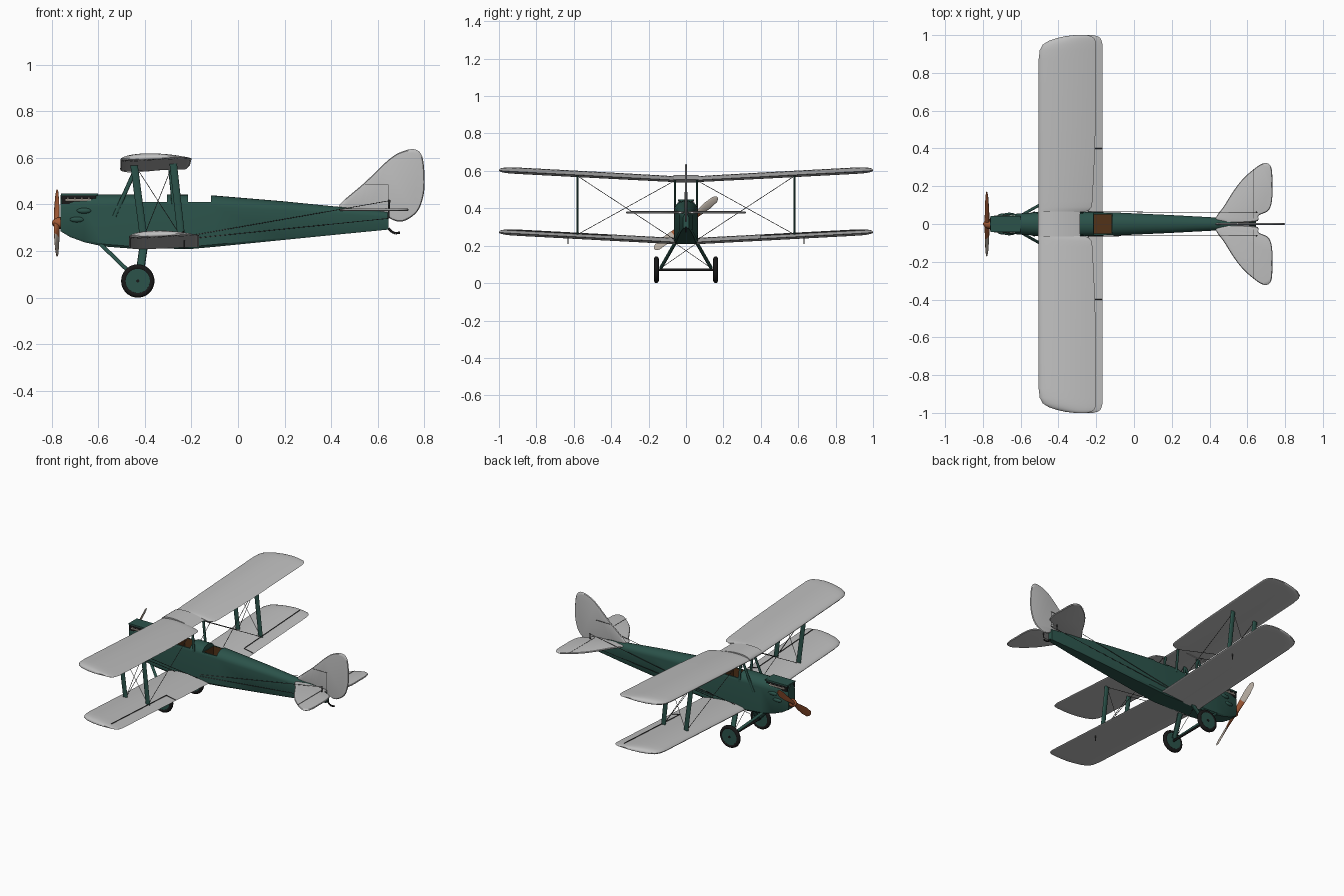
import bpy, bmesh, math
from mathutils import Vector as V, Matrix

if "Cube" in bpy.data.objects:
    bpy.data.objects.remove(bpy.data.objects["Cube"])


def material(name, rgb):
    m = bpy.data.materials.new(name)
    m.diffuse_color = (*rgb, 1)
    m.use_nodes = True
    m.node_tree.nodes["Principled BSDF"].inputs["Base Color"].default_value = m.diffuse_color
    return m


GREEN = material("dark green", (0.024, 0.085, 0.068))
SILVER = material("silver grey", (0.52, 0.52, 0.52))
BLACK = material("black", (0.009, 0.009, 0.009))
BROWN = material("leather brown", (0.085, 0.032, 0.009))
WOOD = material("orange wood", (0.36, 0.10, 0.035))
PALE = material("pale wood", (0.5, 0.44, 0.38))
WIRE = material("wire grey", (0.06, 0.06, 0.06))


def loft(bm, rings):
    rows = [[bm.verts.new(p) for p in r] for r in rings]
    n = len(rows[0])
    for a, b in zip(rows, rows[1:]):
        for i in range(n):
            bm.faces.new((a[i], a[(i + 1) % n], b[(i + 1) % n], b[i]))
    bm.faces.new(rows[0])
    bm.faces.new(rows[-1][::-1])


def rod(bm, p, q, ra, rb=None, n=12):
    # ra is the radius along x, rb the radius across
    p, q = V(p), V(q)
    d = (q - p).normalized()
    ref = V((1, 0, 0)) if abs(d.x) < 0.9 else V((0, 1, 0))
    u = (ref - d * ref.dot(d)).normalized()
    w = d.cross(u)
    rb = rb or ra
    ring = [u * ra * math.cos(2 * math.pi * i / n) + w * rb * math.sin(2 * math.pi * i / n) for i in range(n)]
    loft(bm, [[p + v for v in ring], [q + v for v in ring]])


def box(bm, lo, hi):
    lo, hi = V(lo), V(hi)
    m = Matrix.Translation((lo + hi) / 2) @ Matrix.Diagonal((*(hi - lo), 1))
    bmesh.ops.create_cube(bm, size=1, matrix=m)


def smooth(ob, angle=35):
    bpy.ops.object.select_all(action='DESELECT')
    bpy.context.view_layer.objects.active = ob
    ob.select_set(True)
    bpy.ops.object.shade_smooth_by_angle(angle=math.radians(angle))


def finish(bm, name, *mats):
    bmesh.ops.recalc_face_normals(bm, faces=bm.faces[:])
    me = bpy.data.meshes.new(name)
    bm.to_mesh(me)
    bm.free()
    for m in mats:
        me.materials.append(m)
    ob = bpy.data.objects.new(name, me)
    bpy.context.collection.objects.link(ob)
    smooth(ob)
    return ob


def closed_curve(pts, sub=5):
    out, n = [], len(pts)
    for i in range(n):
        a, b, c, d = (V(pts[(i + k) % n]) for k in (-1, 0, 1, 2))
        for j in range(sub):
            t = j / sub
            out.append(0.5 * (2 * b + (c - a) * t + (2 * a - 5 * b + 4 * c - d) * t * t
                              + (3 * b - a - 3 * c + d) * t ** 3))
    return out


def plate(bm, pts, thick, place):
    # thin surface with a softened rim
    c = sum(pts, V((0, 0))) / len(pts)
    loft(bm, [[place(c + (p - c) * k, h * thick / 2) for p in pts]
              for k, h in ((0.9, -1), (0.97, -0.75), (1, 0), (0.97, 0.75), (0.9, 1))])


# Fuselage: x, bottom, shoulder, top, half width
stations = [(-0.762, 0.285, 0.385, 0.44, 0.034), (-0.72, 0.26, 0.39, 0.442, 0.043),
            (-0.66, 0.238, 0.39, 0.443, 0.051), (-0.58, 0.22, 0.39, 0.443, 0.058),
            (-0.48, 0.212, 0.395, 0.443, 0.063), (-0.2, 0.209, 0.395, 0.442, 0.063),
            (-0.1, 0.218, 0.39, 0.438, 0.061), (0.2, 0.248, 0.375, 0.413, 0.047),
            (0.44, 0.272, 0.36, 0.389, 0.034), (0.645, 0.292, 0.345, 0.368, 0.016)]
bm = bmesh.new()
rings = []
for x, zb, zs, zt, h in stations:
    ring = [(x, -h, zb + 0.01), (x, -h * 0.86, zb), (x, h * 0.86, zb), (x, h, zb + 0.01)]
    ring += [(x, h * math.cos(a), zs + (zt - zs) * math.sin(a)) for a in [math.pi * i / 12 for i in range(13)]]
    rings.append(ring)
loft(bm, rings)
body = finish(bm, "fuselage", GREEN, BROWN)

# Two open cockpits cut out of the top deck
pits = [(-0.42, -0.305), (-0.215, -0.115)]
for x0, x1 in pits:
    for lo, hi in (((x0, -0.2, 0.41), (x1, 0.2, 0.6)), ((x0 + 0.004, -0.05, 0.3), (x1 - 0.004, 0.05, 0.5))):
        cb = bmesh.new()
        box(cb, lo, hi)
        cutter = finish(cb, "cockpit_cutter")
        cutter.hide_render = True
        mod = body.modifiers.new("cockpit", 'BOOLEAN')
        mod.operation, mod.solver, mod.object = 'DIFFERENCE', 'EXACT', cutter
        bpy.context.view_layer.objects.active = body
        bpy.ops.object.modifier_apply(modifier=mod.name)
        bpy.data.objects.remove(cutter)
for f in body.data.polygons:
    c = f.center
    f.material_index = int(abs(c.y) < 0.0505 and 0.29 < c.z < 0.408 and any(a < c.x < b for a, b in pits))
smooth(body)

# Engine cowl openings, manifold and side blisters
bm = bmesh.new()
box(bm, (-0.757, -0.041, 0.402), (-0.61, 0.041, 0.438))
finish(bm, "cowl_opening", BLACK)
bm = bmesh.new()
box(bm, (-0.76, -0.042, 0.438), (-0.6, 0.042, 0.446))
finish(bm, "cowl_lid", GREEN)
bm = bmesh.new()
for s in (1, -1):
    rod(bm, (-0.74, s * 0.041, 0.418), (-0.63, s * 0.041, 0.418), 0.005)
    for i in range(4):
        rod(bm, (-0.73 + i * 0.03, s * 0.041, 0.418), (-0.73 + i * 0.03, s * 0.041, 0.43), 0.004)
finish(bm, "exhaust_manifold", PALE)
bm = bmesh.new()
for x, y, z in ((-0.66, 0.05, 0.373), (-0.69, 0.046, 0.335)):
    for s in (1, -1):
        bmesh.ops.create_uvsphere(bm, u_segments=16, v_segments=8, radius=1,
                                  matrix=Matrix.Translation((x, s * y, z)) @ Matrix.Diagonal((0.032, 0.01, 0.012, 1)))
finish(bm, "cowl_blisters", GREEN)


# Wings
def section(y, le, te, z, thick=0.1):
    c, n, pts = te - le, 12, []
    ts = [(1 - math.cos(math.pi * i / n)) / 2 for i in range(n + 1)]
    for sgn, seq in ((1, ts), (-1, ts[-2:0:-1])):
        for t in seq:
            half = 5 * thick * (0.2969 * t ** 0.5 - 0.126 * t - 0.3516 * t * t + 0.2843 * t ** 3 - 0.1015 * t ** 4)
            pts.append((le + c * t, y, z + c * (0.11 * t * (1 - t) - 0.012 + sgn * (half + 0.004))))
    return pts


def wing_z(y, base):
    return base + 0.05 * (abs(y) - 0.06) / 0.94


UP, LOW = 0.553, 0.222
tip = [(0.87, 0, 0), (0.92, 0.006, 0), (0.95, 0.022, 0), (0.97, 0.055, 0.005), (0.985, 0.1, 0.012),
       (0.994, 0.14, 0.025), (1.0, 0.19, 0.05)]
for name, base, le, te, root in (
        ("upper_wing", UP, -0.505, -0.2, [(0.064, 0, 0.06), (0.075, 0, 0.036), (0.09, 0, 0.025), (0.12, 0, 0.02), (0.4, 0, 0.006)]),
        ("lower_wing", LOW, -0.467, -0.167, [(0.05, 0, 0), (0.4, 0, 0)])):
    for s, side in ((1, "right"), (-1, "left")):
        bm = bmesh.new()
        loft(bm, [section(s * y, le + a, te - b, wing_z(y, base)) for y, a, b in root + tip])
        finish(bm, f"{name}_{side}", SILVER)
bm = bmesh.new()
loft(bm, [section(y, -0.507, -0.285, 0.555, 0.17) for y in (-0.066, 0.066)])
finish(bm, "upper_wing_centre", SILVER)

# Tailplane and rudder
bm = bmesh.new()
half = [(0.44, 0.015), (0.48, 0.1), (0.56, 0.22), (0.64, 0.295), (0.695, 0.323), (0.728, 0.295), (0.732, 0.2),
        (0.73, 0.12), (0.71, 0.07), (0.66, 0.045), (0.64, 0.012)]
for s in (1, -1):
    plate(bm, closed_curve(half), 0.012, lambda p, h, s=s: (p.x, s * p.y, 0.377 + h))
finish(bm, "tailplane", SILVER)
bm = bmesh.new()
fin = [(0.43, 0.388), (0.545, 0.495), (0.65, 0.595), (0.71, 0.629), (0.76, 0.636), (0.79, 0.607), (0.8, 0.53),
       (0.797, 0.445), (0.77, 0.37), (0.71, 0.328), (0.66, 0.335), (0.62, 0.365), (0.53, 0.38)]
plate(bm, closed_curve(fin), 0.012, lambda p, h: (p.x, h, p.y))
finish(bm, "fin_and_rudder", SILVER)

# Struts between the wings and up to the centre section
bm = bmesh.new()
for s in (1, -1):
    for xt, xb in ((-0.447, -0.405), (-0.278, -0.243)):
        rod(bm, (xt, s * 0.58, wing_z(0.58, UP) - 0.004), (xb, s * 0.58, wing_z(0.58, LOW) + 0.008), 0.016, 0.006)
    for xt, xb, zb in ((-0.44, -0.53, 0.35), (-0.44, -0.425, 0.39), (-0.29, -0.275, 0.39)):
        rod(bm, (xt, s * 0.058, 0.55), (xb, s * 0.06, zb), 0.009, 0.005)
finish(bm, "wing_struts", GREEN)

# Undercarriage
bm = bmesh.new()
for s in (1, -1):
    rod(bm, (-0.405, s * 0.055, 0.22), (-0.425, s * 0.135, 0.08), 0.018, 0.009)
    rod(bm, (-0.59, s * 0.05, 0.23), (-0.44, s * 0.135, 0.085), 0.009, 0.006)
    rod(bm, (-0.43, s * 0.148, 0.072), (-0.43, s * 0.168, 0.072), 0.052, n=32)
finish(bm, "undercarriage_legs_and_hubs", GREEN)
for s, side in ((1, "right"), (-1, "left")):
    bpy.ops.mesh.primitive_torus_add(major_radius=0.059, minor_radius=0.0125, major_segments=40, minor_segments=12,
                                     location=(-0.43, s * 0.158, 0.0715), rotation=(math.pi / 2, 0, 0))
    tyre = bpy.context.object
    tyre.name = f"tyre_{side}"
    tyre.data.materials.append(BLACK)
    smooth(tyre, 60)
bm = bmesh.new()
rod(bm, (-0.43, -0.172, 0.0715), (-0.43, 0.172, 0.0715), 0.007)
skid = [(0.62, 0.3), (0.645, 0.298), (0.66, 0.282), (0.675, 0.276), (0.695, 0.279)]
for (xa, za), (xb, zb) in zip(skid, skid[1:]):
    rod(bm, (xa, 0, za), (xb, 0, zb), 0.005)
finish(bm, "axle_and_tail_skid", BLACK)

# Propeller with twisted blades, and spinner
bm = bmesh.new()
for turn in (0, math.pi):
    rot = Matrix.Translation((-0.778, 0, 0.32)) @ Matrix.Rotation(math.radians(39.5) + turn, 4, 'X')
    rings = []
    for r, c, t, tw in ((0, 0.014, 0.011, 50), (0.04, 0.015, 0.009, 45), (0.09, 0.02, 0.006, 32),
                        (0.15, 0.023, 0.004, 22), (0.2, 0.019, 0.003, 17), (0.218, 0.007, 0.002, 15)):
        ring = []
        for i in range(14):
            a, w = 2 * math.pi * i / 14, math.radians(tw)
            u, v = c * math.cos(a), t * math.sin(a)
            ring.append(rot @ V((u * math.sin(w) + v * math.cos(w), r, u * math.cos(w) - v * math.sin(w))))
        rings.append(ring)
    loft(bm, rings)
bmesh.ops.recalc_face_normals(bm, faces=bm.faces[:])
for f in bm.faces:
    c = f.calc_center_median()
    f.material_index = int(f.normal.x > 0.2 and math.hypot(c.y, c.z - 0.32) > 0.07)
finish(bm, "propeller", WOOD, PALE)
bm = bmesh.new()
loft(bm, [[(x, r * math.cos(i * math.pi / 10), 0.32 + r * math.sin(i * math.pi / 10)) for i in range(20)]
          for x, r in ((-0.76, 0.026), (-0.78, 0.022), (-0.793, 0.013), (-0.799, 0.003))])
finish(bm, "spinner", WOOD)

# Rigging wires, control cables and hinge lines
bm = bmesh.new()
for s in (1, -1):
    zt, zb, y = wing_z(0.58, UP) - 0.008, wing_z(0.58, LOW) + 0.01, s * 0.58
    for xt, xb in ((-0.445, -0.405), (-0.28, -0.243)):
        rod(bm, (xb, s * 0.065, 0.235), (xt, y, zt), 0.0017, n=5)
        rod(bm, (xt, s * 0.065, 0.545), (xb, y, zb), 0.0017, n=5)
    rod(bm, (-0.445, y, zt), (-0.243, y, zb), 0.0015, n=5)
    rod(bm, (-0.28, y, zt), (-0.405, y, zb), 0.0015, n=5)
    rod(bm, (-0.42, s * 0.06, 0.215), (-0.43, -s * 0.135, 0.08), 0.0015, n=5)
    rod(bm, (-0.24, s * 0.064, 0.26), (0.645, s * 0.062, 0.415), 0.0015, n=5)
    rod(bm, (-0.24, s * 0.064, 0.25), (0.645, s * 0.062, 0.34), 0.0015, n=5)
    rod(bm, (0.645, s * 0.062, 0.34), (0.65, s * 0.062, 0.42), 0.004, n=6)
    rod(bm, (0.635, s * 0.03, 0.383), (0.635, s * 0.29, 0.383), 0.0015, n=5)
    rod(bm, (0.645, s * 0.006, 0.38), (0.645, s * 0.006, 0.485), 0.0015, n=5)
    rod(bm, (0.545, s * 0.006, 0.485), (0.645, s * 0.006, 0.485), 0.0015, n=5)
    rod(bm, (-0.235, s * 0.4, wing_z(0.4, LOW) + 0.015), (-0.235, s * 0.97, wing_z(0.97, LOW) + 0.015), 0.0025, n=6)
    rod(bm, (-0.235, s * 0.4, wing_z(0.4, LOW) + 0.014), (-0.168, s * 0.4, wing_z(0.4, LOW)), 0.002, n=6)
    rod(bm, (-0.23, s * 0.63, 0.21), (-0.23, s * 0.63, 0.255), 0.003, n=6)
finish(bm, "wires_and_hinges", WIRE)
